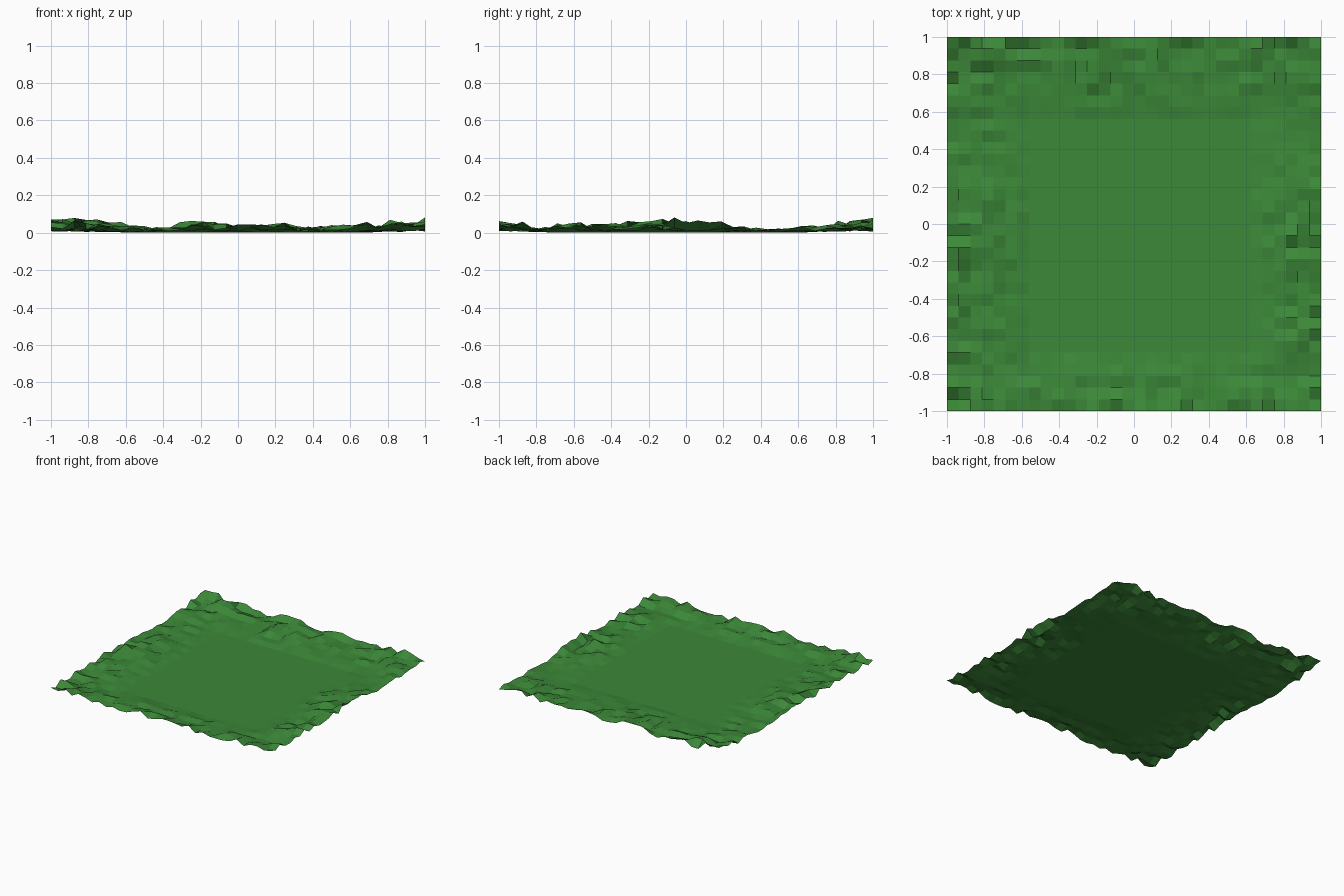
import bpy, bmesh, random

if "Cube" in bpy.data.objects:
    bpy.data.objects.remove(bpy.data.objects["Cube"])

random.seed(7)
N = 32
BASE = 0.006

# Ridge height along the x edges and y edges (position, crest height)
RIDGE_X = [(-1, .08), (-.87, .095), (-.75, .085), (-.56, .06), (-.4, .045), (-.25, .08),
           (-.12, .065), (-.03, .085), (.05, .05), (.15, .075), (.4, .04), (.55, .07), (.8, .08), (1, .08)]
RIDGE_Y = [(-1, .08), (-.94, .06), (-.82, .075), (-.75, .06), (-.6, .08), (-.45, .06), (-.3, .075),
           (-.17, .095), (.1, .085), (.25, .06), (.42, .035), (.6, .05), (.85, .08), (1, .08)]


def sample(profile, t):
    for (a, za), (b, zb) in zip(profile, profile[1:]):
        if t <= b:
            return za + (zb - za) * (t - a) / (b - a)
    return profile[-1][1]


def ramp(t, lo, hi):
    # 0 inside the flat field, 1 at the outer border
    return max((lo - t) / (1 + lo), (t - hi) / (1 - hi), 0)


def height(x, y):
    rx, ry = ramp(x, -.5625, .625), ramp(y, -.6875, .5625)
    r = min(1, max(rx, ry))
    if r < 0.01:
        return BASE
    crest = sample(RIDGE_Y, y) if rx > ry else sample(RIDGE_X, x)
    return BASE + (crest - BASE) * min(1, r ** 0.8) * random.uniform(0.15, 1.0)


# Grass field: flat middle with a rough, rising border
bm = bmesh.new()
bmesh.ops.create_grid(bm, x_segments=N, y_segments=N, size=1)
for v in bm.verts:
    v.co.z = height(v.co.x, v.co.y)
low = min(v.co.z for v in bm.verts)
for v in bm.verts:
    v.co.z -= low
mesh = bpy.data.meshes.new("grass_field")
bm.to_mesh(mesh)
bm.free()
field = bpy.data.objects.new("grass_field", mesh)
bpy.context.collection.objects.link(field)

mat = bpy.data.materials.new("grass_green")
mat.diffuse_color = (0.045, 0.25, 0.04, 1)
mat.use_nodes = True
mat.node_tree.nodes["Principled BSDF"].inputs["Base Color"].default_value = mat.diffuse_color
mesh.materials.append(mat)
